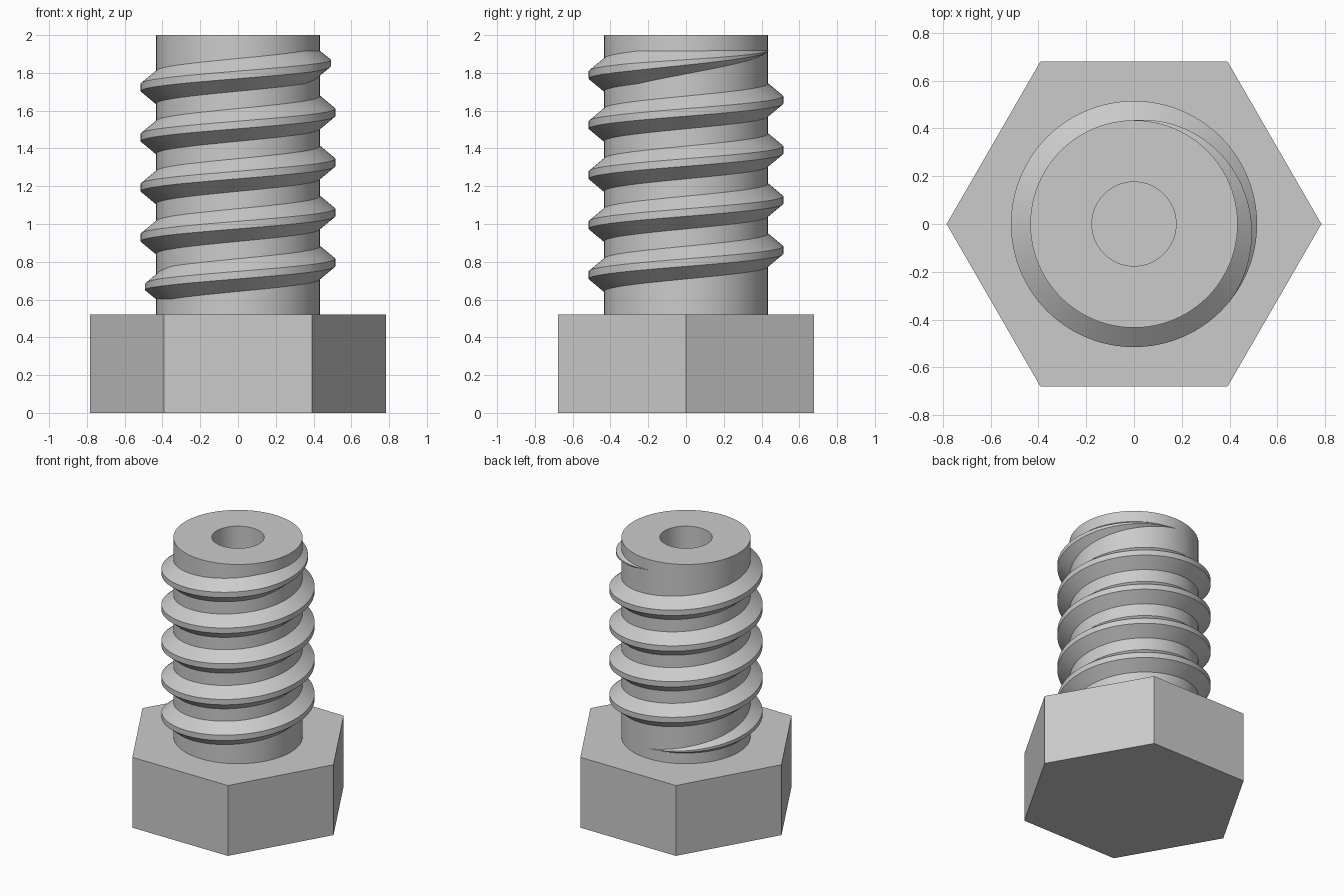
import bpy
import bmesh
from math import cos, sin, pi, radians

if "Cube" in bpy.data.objects:
    bpy.data.objects.remove(bpy.data.objects["Cube"], do_unlink=True)

HEAD_R, HEAD_H, TOP = 0.784, 0.522, 2.0
SHAFT_R, BORE_R, CREST_R = 0.434, 0.176, 0.515
PITCH, TURNS, THREAD_Z = 0.265, 5, 0.597
SEGMENTS = 96

steel = bpy.data.materials.new("plain grey steel")
steel.use_nodes = True
GREY = (0.6, 0.6, 0.6, 1)
steel.diffuse_color = GREY
steel.node_tree.nodes["Principled BSDF"].inputs["Base Color"].default_value = GREY


def finish(name, bm, smooth=True):
    """Turn a bmesh into a named, coloured object."""
    bmesh.ops.recalc_face_normals(bm, faces=bm.faces)
    mesh = bpy.data.meshes.new(name)
    bm.to_mesh(mesh)
    bm.free()
    mesh.materials.append(steel)
    obj = bpy.data.objects.new(name, mesh)
    bpy.context.collection.objects.link(obj)
    if smooth:
        bpy.ops.object.select_all(action="DESELECT")
        obj.select_set(True)
        bpy.context.view_layer.objects.active = obj
        bpy.ops.object.shade_smooth_by_angle(angle=radians(25))
    return obj


def bridge(bm, a, b):
    """Join two closed loops of vertices with quads."""
    for i in range(len(a)):
        j = (i + 1) % len(a)
        bm.faces.new((a[i], a[j], b[j], b[i]))


# Hexagonal head, corners on the x axis
bm = bmesh.new()
rings = [[bm.verts.new((HEAD_R * cos(i * pi / 3), HEAD_R * sin(i * pi / 3), z))
          for i in range(6)] for z in (0, HEAD_H)]
bridge(bm, *rings)
for ring in rings:
    bm.faces.new(ring)
finish("hex_head", bm, smooth=False)

# Hollow shaft: a closed section turned around z
bm = bmesh.new()
section = [(SHAFT_R, HEAD_H), (SHAFT_R, TOP), (BORE_R, TOP), (BORE_R, HEAD_H)]
rings = []
for r, z in section:
    rings.append([bm.verts.new((r * cos(2 * pi * i / SEGMENTS),
                                r * sin(2 * pi * i / SEGMENTS), z))
                  for i in range(SEGMENTS)])
for k in range(len(rings)):
    bridge(bm, rings[k], rings[(k + 1) % len(rings)])
finish("shaft", bm)

# Helical thread: a trapezium swept upwards, fading into the shaft at both ends
bm = bmesh.new()
DEPTH = CREST_R - SHAFT_R
ROOT_HALF, CREST_HALF, FADE, SINK = 0.09, 0.02, 0.35, 0.004
profile = [(0, -ROOT_HALF), (DEPTH, -CREST_HALF), (DEPTH, CREST_HALF), (0, ROOT_HALF)]
steps = TURNS * SEGMENTS
loops = []
for i in range(steps + 1):
    turn = i / SEGMENTS
    size = max(0.01, min(1, turn / FADE, (TURNS - turn) / FADE))
    angle = pi / 2 + 2 * pi * turn
    loop = []
    for depth, dz in profile:
        r = SHAFT_R + depth * size - (SINK if depth == 0 else 0)
        loop.append(bm.verts.new((r * cos(angle), r * sin(angle),
                                  THREAD_Z + PITCH * turn + dz * size)))
    loops.append(loop)
for a, b in zip(loops, loops[1:]):
    bridge(bm, a, b)
bm.faces.new(loops[0])
bm.faces.new(loops[-1])
finish("thread", bm)
